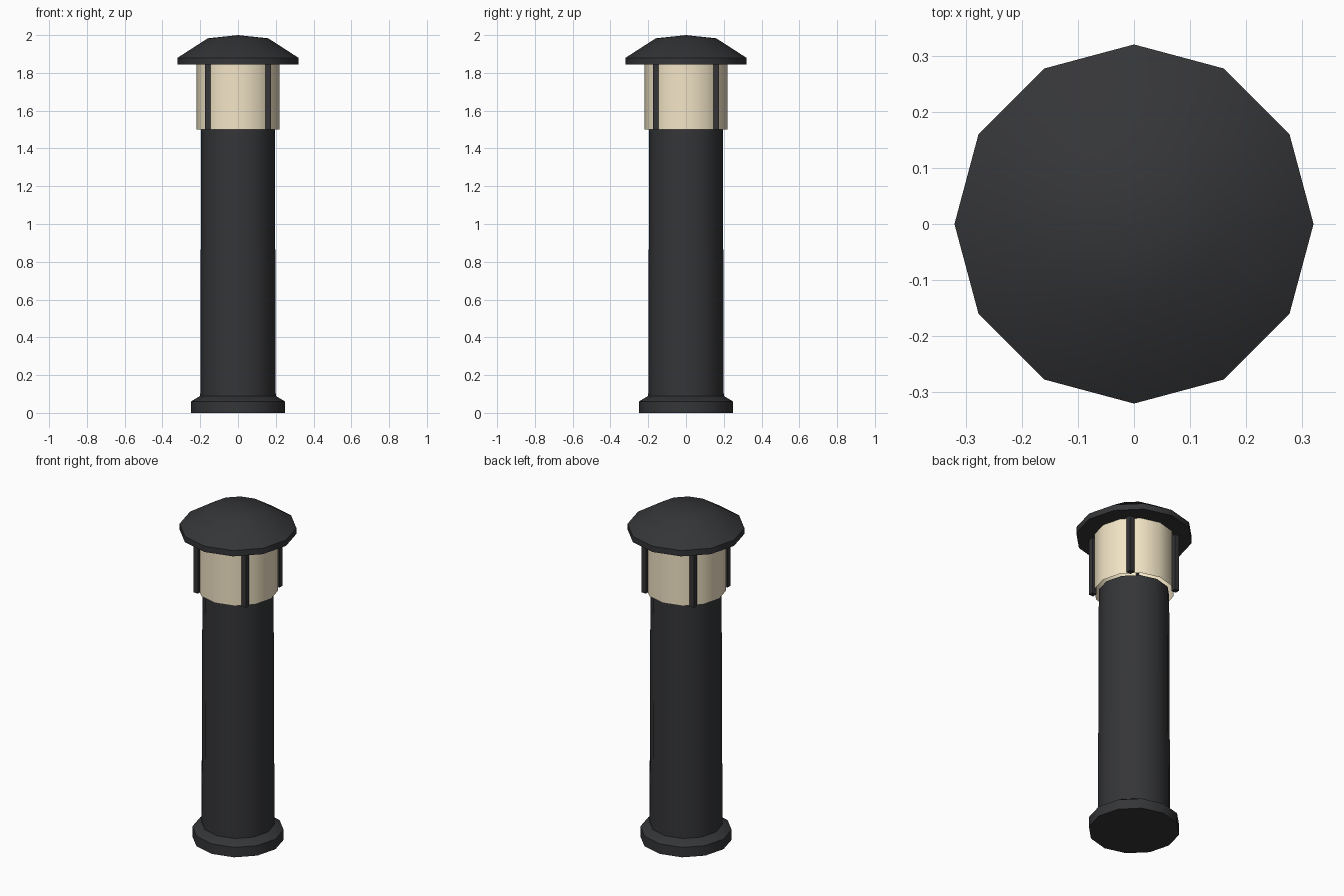
import bpy, bmesh, math

if "Cube" in bpy.data.objects:
    bpy.data.objects.remove(bpy.data.objects["Cube"])

SIDES = 12


def material(name, color):
    m = bpy.data.materials.new(name)
    m.diffuse_color = color
    m.use_nodes = True
    m.node_tree.nodes["Principled BSDF"].inputs["Base Color"].default_value = m.diffuse_color
    return m


DARK = material("dark_metal", (0.035, 0.036, 0.039, 1))
GLOW = material("warm_glass", (0.9, 0.79, 0.57, 0.85))


def finish(name, bm, mat, smooth=True):
    mesh = bpy.data.meshes.new(name)
    bmesh.ops.recalc_face_normals(bm, faces=bm.faces[:])
    bm.to_mesh(mesh)
    bm.free()
    mesh.materials.append(mat)
    ob = bpy.data.objects.new(name, mesh)
    bpy.context.collection.objects.link(ob)
    if smooth:
        bpy.ops.object.select_all(action='DESELECT')
        ob.select_set(True)
        bpy.context.view_layer.objects.active = ob
        bpy.ops.object.shade_smooth_by_angle(angle=math.radians(40))
    return ob


def lathe(name, profile, mat, bottom=True, top=True):
    """Twelve-sided turned part from (radius, height) points."""
    bm = bmesh.new()
    rings = []
    for r, z in profile:
        if r == 0:
            rings.append([bm.verts.new((0, 0, z))] * SIDES)
        else:
            rings.append([bm.verts.new((r * math.cos(a), r * math.sin(a), z))
                          for a in (math.tau * i / SIDES for i in range(SIDES))])
    for lo, hi in zip(rings, rings[1:]):
        for i in range(SIDES):
            j = (i + 1) % SIDES
            bm.faces.new(dict.fromkeys((lo[i], lo[j], hi[j], hi[i])))
    if bottom:
        bm.faces.new(rings[0][::-1])
    if top and profile[-1][0] > 0:
        bm.faces.new(rings[-1])
    return finish(name, bm, mat)


# Flared foot and slightly tapered post
lathe("base", [(0.25, 0), (0.25, 0.06), (0.2, 0.09)], DARK)
lathe("post", [(0.2, 0.06), (0.195, 1.5)], DARK)

# Open translucent lamp tube
lathe("lamp_glass", [(0.22, 1.5), (0.22, 1.85)], GLOW, bottom=False, top=False)

# Overhanging domed cap
lathe("cap", [(0.32, 1.845), (0.32, 1.88), (0.16, 1.983), (0, 2.0)], DARK)

# Four guard bars around the lamp
for sx in (-1, 1):
    for sy in (-1, 1):
        bm = bmesh.new()
        bmesh.ops.create_cube(bm, size=1)
        bmesh.ops.scale(bm, vec=(0.03, 0.03, 0.35), verts=bm.verts)
        bmesh.ops.translate(bm, vec=(0.16 * sx, 0.16 * sy, 1.675), verts=bm.verts)
        side = ("front" if sy < 0 else "back") + ("_left" if sx < 0 else "_right")
        finish("guard_bar_" + side, bm, DARK, smooth=False)
